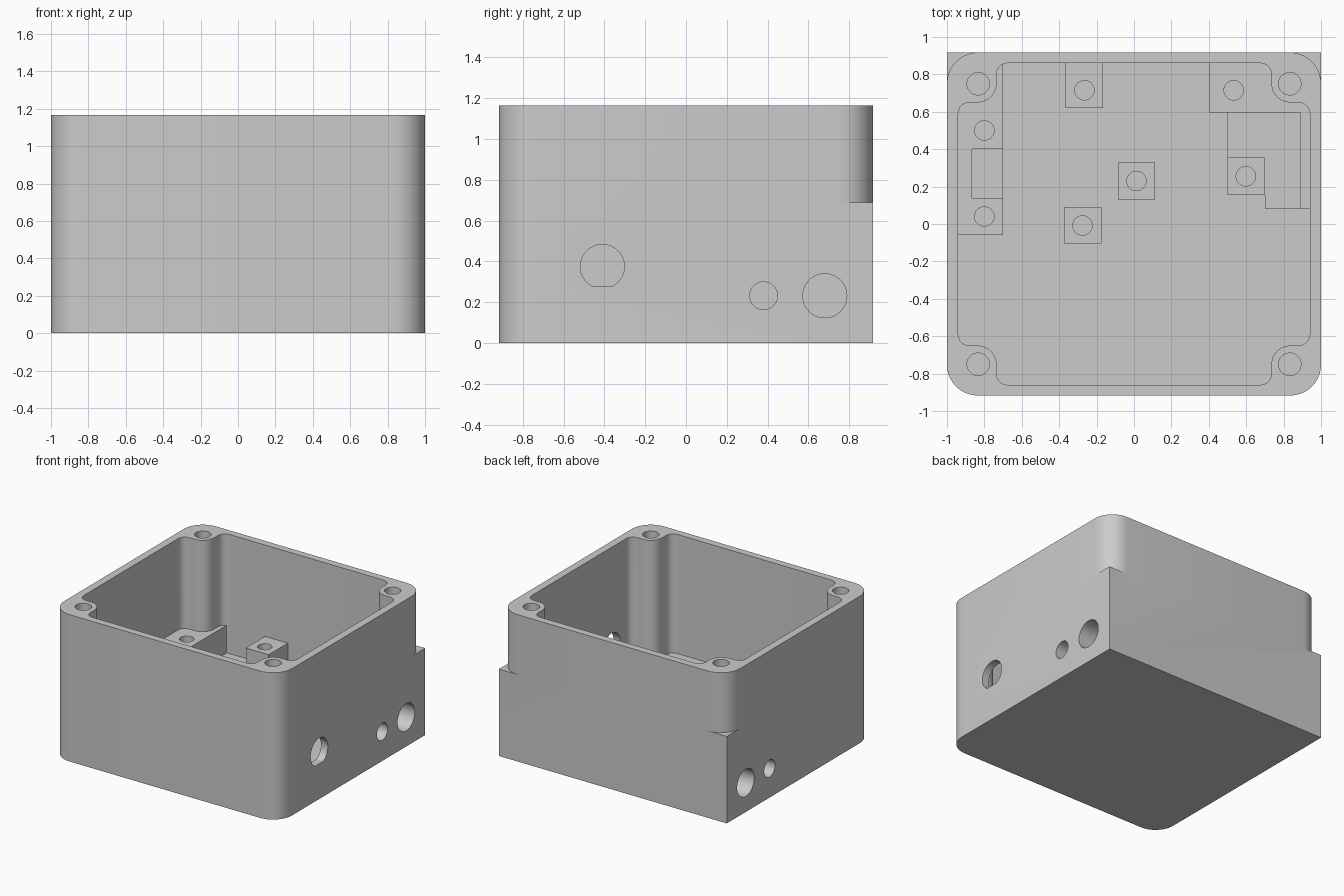
import bpy, bmesh, math
from mathutils import Vector

cube = bpy.data.objects.get("Cube")
if cube:
    bpy.data.objects.remove(cube, do_unlink=True)

grey = bpy.data.materials.new("light_grey_plastic")
grey.use_nodes = True
colour = (0.6, 0.6, 0.6, 1)
grey.diffuse_color = colour
grey.node_tree.nodes["Principled BSDF"].inputs["Base Color"].default_value = colour

# Main dimensions
W, D, H = 1.0, 0.917, 1.165
FLOOR, STEP, BOSS = 0.22, 0.69, 0.44
ROUND = 0.165


def fillet(corners, steps=10):
    """Outline from (x, y, radius) corners; radius 0 keeps a corner sharp."""
    out = []
    for i, (x, y, r) in enumerate(corners):
        p = Vector((x, y))
        if r == 0:
            out.append(p)
            continue
        a = (Vector(corners[i - 1][:2]) - p).normalized()
        b = (Vector(corners[(i + 1) % len(corners)][:2]) - p).normalized()
        centre = p + (a + b) * r
        for k in range(steps + 1):
            t = math.pi / 2 * k / steps
            out.append(centre - b * r * math.cos(t) - a * r * math.sin(t))
    return out


def circle(x, y, r, n=40, flat=None):
    """Circle outline, with an optional flat across its bottom."""
    pts = [(x + r * math.cos(math.tau * k / n), y + r * math.sin(math.tau * k / n))
           for k in range(n)]
    if flat is not None:
        half = math.sqrt(r * r - (y - flat) ** 2)
        start = math.atan2(flat - y, half)
        sweep = math.pi - 2 * start
        pts = [(x + r * math.cos(start + sweep * k / n),
                y + r * math.sin(start + sweep * k / n)) for k in range(n + 1)]
    return pts


def rect(x0, x1, y0, y1):
    return [(x0, y0), (x1, y0), (x1, y1), (x0, y1)]


def prism(name, outline, low, high, along_x=False):
    """Extrude an outline along z, or a (y, z) outline along x."""
    bm = bmesh.new()

    def ring(w):
        return [bm.verts.new((w, u, v) if along_x else (u, v, w)) for u, v in outline]

    a, b = ring(low), ring(high)
    bm.faces.new(a[::-1])
    bm.faces.new(b)
    for i in range(len(a)):
        j = (i + 1) % len(a)
        bm.faces.new((a[i], a[j], b[j], b[i]))
    bmesh.ops.recalc_face_normals(bm, faces=bm.faces)
    mesh = bpy.data.meshes.new(name)
    bm.to_mesh(mesh)
    bm.free()
    mesh.materials.append(grey)
    obj = bpy.data.objects.new(name, mesh)
    bpy.context.collection.objects.link(obj)
    return obj


def activate(obj):
    bpy.ops.object.select_all(action='DESELECT')
    obj.select_set(True)
    bpy.context.view_layer.objects.active = obj


def cut(obj, cutters):
    activate(obj)
    for c in cutters:
        c.hide_render = True
        mod = obj.modifiers.new("cut", 'BOOLEAN')
        mod.operation, mod.solver, mod.object = 'DIFFERENCE', 'EXACT', c
        bpy.ops.object.modifier_apply(modifier=mod.name)


cutters = []


def cutter(*args, **kw):
    c = prism("cutter", *args, **kw)
    cutters.append(c)
    return c


# Case shell: rounded front corners, square back corners
case = prism("case", fillet([(-W, -D, ROUND), (W, -D, ROUND), (W, D, 0), (-W, D, 0)]), 0, H)

# Cavity outline that leaves a screw post in every corner
quarter = [(0.94, 0.65, 0.06), (0.735, 0.65, 0.1), (0.735, 0.86, 0.06)]
cavity = []
for sx, sy in ((1, 1), (-1, 1), (-1, -1), (1, -1)):
    part = [(sx * x, sy * y, r) for x, y, r in quarter]
    cavity += part if sx == sy else part[::-1]
case_cuts = [cutter(fillet(cavity), FLOOR, H + 0.1)]

# Back corners rounded above the step, and screw holes in the posts
for sx in (-1, 1):
    arc = [(sx * (W - ROUND + ROUND * math.sin(math.pi / 2 * k / 10)),
            D - ROUND + ROUND * math.cos(math.pi / 2 * k / 10)) for k in range(11)]
    outside = [(sx * (W + 0.1), D - ROUND), (sx * (W + 0.1), D + 0.1),
               (sx * (W - ROUND), D + 0.1)]
    case_cuts.append(cutter(arc + outside, STEP, H + 0.1))
    for sy in (-1, 1):
        case_cuts.append(cutter(circle(sx * 0.833, sy * 0.75, 0.06), H - 0.45, H + 0.1))

# Cable holes in both side walls, and the flat-bottomed connector hole
cable = []
for y, r in ((0.68, 0.108), (0.38, 0.068)):
    for lo, hi in ((-1.1, -0.73), (0.73, 1.1)):
        cable.append(cutter(circle(y, 0.232, r), lo, hi, along_x=True))
connector = cutter(circle(-0.41, 0.375, 0.108, flat=0.28), 0.8, 1.1, along_x=True)
cut(case, case_cuts + cable + [connector])


def screw(x, y):
    return cutter(circle(x, y, 0.052, 32), BOSS - 0.16, BOSS + 0.1)


base = FLOOR - 0.02
parts = [case]

# Left and right are the model's own: its right is -x
right_block = prism("right_mount_block", rect(-0.96, -0.7, -0.06, 0.88), base, BOSS)
pocket = cutter(rect(-0.865, -0.6, 0.14, 0.4), 0.34, BOSS + 0.1)
cut(right_block, [pocket, screw(-0.8, 0.5), screw(-0.8, 0.04)] + cable)

left_block = prism("left_mount_block", rect(0.4, 0.96, 0.595, 0.88), base, BOSS)
cut(left_block, [screw(0.533, 0.715)] + cable)

left_shelf = prism("left_shelf", [(0.7, 0.08), (0.96, 0.08), (0.96, 0.6), (0.5, 0.6),
                                  (0.5, 0.155), (0.7, 0.155)], base, 0.34)
cut(left_shelf, cable)
left_rib = prism("left_rib", rect(0.89, 0.96, 0.08, 0.6), base, BOSS)
cut(left_rib, cable)
parts += [right_block, left_block, left_shelf, left_rib]

# Square standoffs for the board
for name, box, hole in (
        ("back_standoff", (-0.365, -0.165, 0.62, 0.88), (-0.265, 0.715)),
        ("middle_standoff", (-0.085, 0.112, 0.13, 0.33), (0.013, 0.23)),
        ("front_standoff", (-0.373, -0.175, -0.105, 0.09), (-0.275, -0.008)),
        ("left_standoff", (0.5, 0.697, 0.155, 0.355), (0.598, 0.255))):
    post = prism(name, rect(*box), base, BOSS)
    cut(post, [screw(*hole)])
    parts.append(post)

for c in cutters:
    bpy.data.objects.remove(c, do_unlink=True)
for obj in parts:
    activate(obj)
    bpy.ops.object.shade_smooth_by_angle(angle=math.radians(30))
